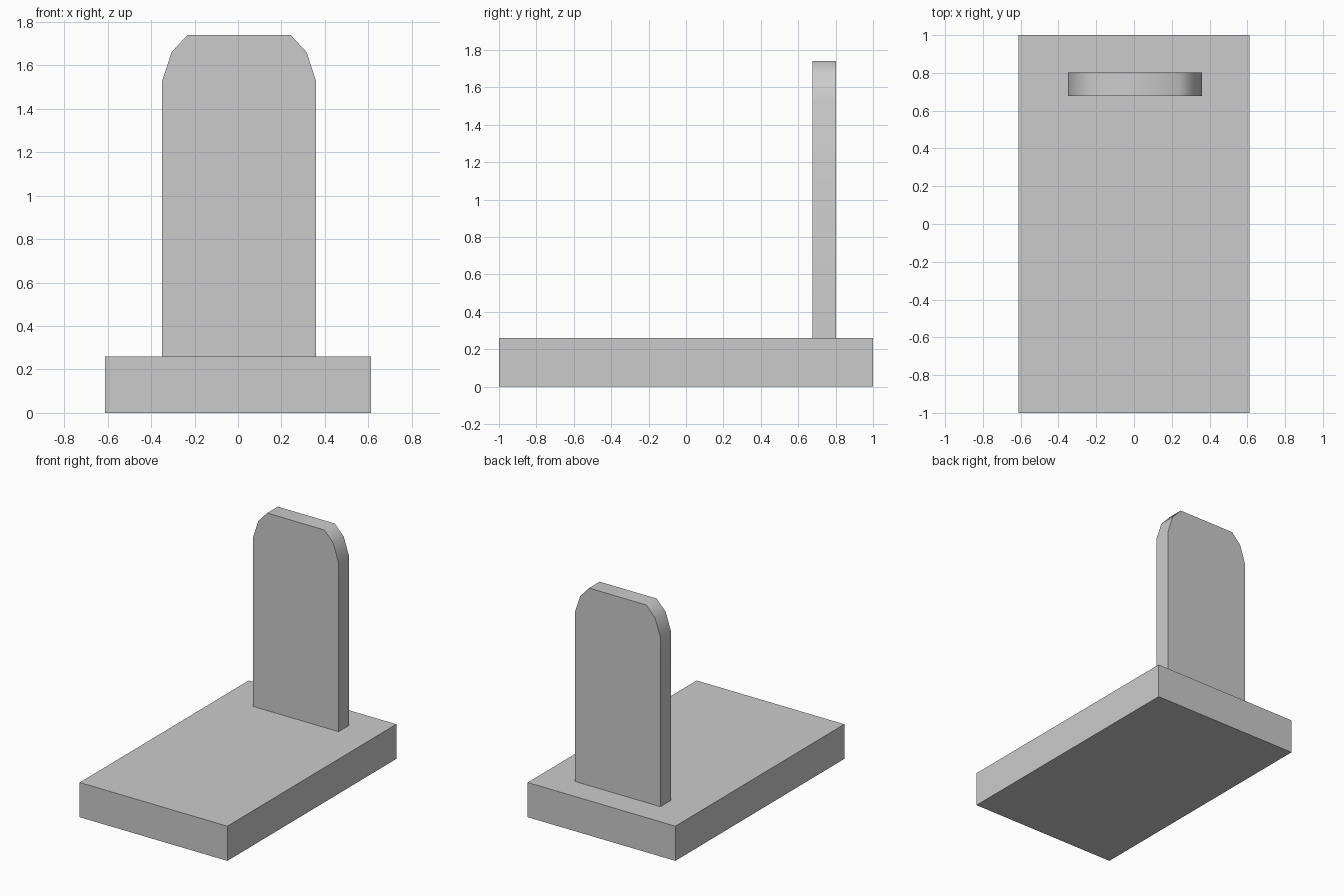
import bpy
import bmesh
import math

if "Cube" in bpy.data.objects:
    bpy.data.objects.remove(bpy.data.objects["Cube"])


def extrude_profile(name, points, y0, y1):
    """Close an x-z outline into a solid running from y0 to y1."""
    bm = bmesh.new()
    face = bm.faces.new([bm.verts.new((x, y0, z)) for x, z in points])
    ext = bmesh.ops.extrude_face_region(bm, geom=[face])
    moved = [v for v in ext["geom"] if isinstance(v, bmesh.types.BMVert)]
    bmesh.ops.translate(bm, verts=moved, vec=(0, y1 - y0, 0))
    bmesh.ops.recalc_face_normals(bm, faces=bm.faces)
    mesh = bpy.data.meshes.new(name)
    bm.to_mesh(mesh)
    bm.free()
    obj = bpy.data.objects.new(name, mesh)
    bpy.context.collection.objects.link(obj)
    return obj


# Ground slab
extrude_profile("base_slab",
                [(-0.612, 0), (0.612, 0), (0.612, 0.26), (-0.612, 0.26)],
                -1.0, 1.0)

# Upright tablet with faceted shoulders, mirrored about its own centre line
centre = 0.005
half = [(0.355, 0.26), (0.355, 1.525), (0.311, 1.66), (0.237, 1.74)]
outline = ([(centre + x, z) for x, z in half]
           + [(centre - x, z) for x, z in reversed(half)])
tablet = extrude_profile("upright_tablet", outline, 0.677, 0.802)

# Soften the shoulder facets, keep the front and back edges sharp
bpy.context.view_layer.objects.active = tablet
tablet.select_set(True)
bpy.ops.object.shade_smooth_by_angle(angle=math.radians(50))
